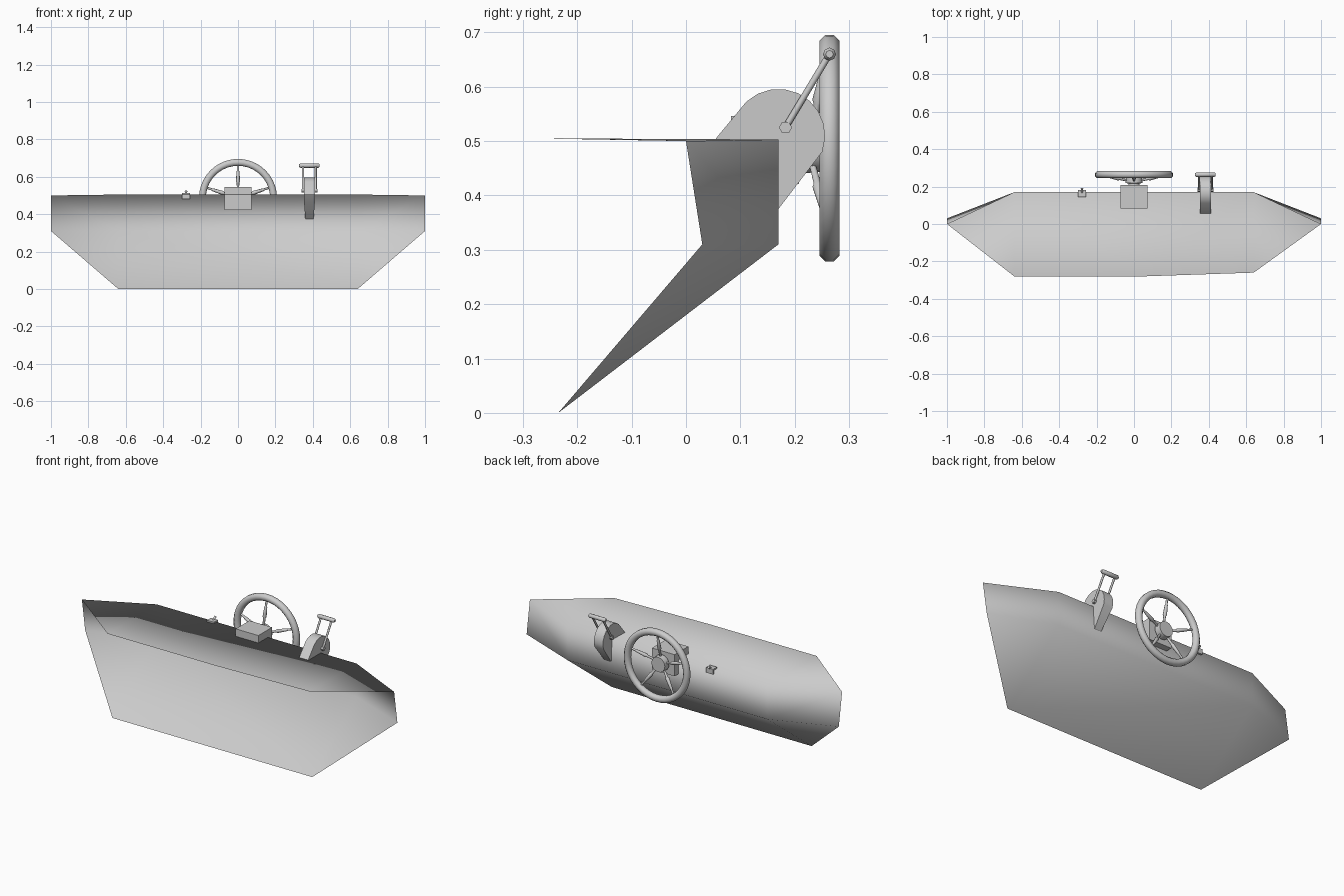
import bpy, bmesh, math
from mathutils import Vector

cube = bpy.data.objects.get("Cube")
if cube:
    bpy.data.objects.remove(cube)

grey = bpy.data.materials.new("plain grey")
grey.use_nodes = True
grey.diffuse_color = (0.6, 0.6, 0.6, 1)
grey.node_tree.nodes["Principled BSDF"].inputs["Base Color"].default_value = (0.6, 0.6, 0.6, 1)


def make(name, bm, smooth=None):
    """Turn a bmesh into an object; smooth is the sharp-edge angle in degrees."""
    bmesh.ops.recalc_face_normals(bm, faces=bm.faces)
    mesh = bpy.data.meshes.new(name)
    bm.to_mesh(mesh)
    bm.free()
    mesh.materials.append(grey)
    obj = bpy.data.objects.new(name, mesh)
    bpy.context.collection.objects.link(obj)
    if smooth:
        bpy.ops.object.select_all(action='DESELECT')
        obj.select_set(True)
        bpy.context.view_layer.objects.active = obj
        bpy.ops.object.shade_smooth_by_angle(angle=math.radians(smooth))
    return obj


def box(name, centre, size):
    bm = bmesh.new()
    bmesh.ops.create_cube(bm, size=1)
    bmesh.ops.scale(bm, vec=size, verts=bm.verts)
    bmesh.ops.translate(bm, vec=centre, verts=bm.verts)
    return make(name, bm)


def turned(name, a, b, profile, sides=10):
    """Lathe along a-b from (fraction, radius) pairs, with capped ends."""
    a, b = Vector(a), Vector(b)
    turn = (b - a).to_track_quat('Z', 'Y')
    bm = bmesh.new()
    rings = []
    for f, r in profile:
        rings.append([bm.verts.new(a.lerp(b, f) + turn @ Vector(
            (r * math.cos(math.tau * i / sides), r * math.sin(math.tau * i / sides), 0)))
            for i in range(sides)])
    for lo, hi in zip(rings, rings[1:]):
        for i in range(sides):
            j = (i + 1) % sides
            bm.faces.new((lo[i], lo[j], hi[j], hi[i]))
    bm.faces.new(rings[0])
    bm.faces.new(rings[-1])
    return make(name, bm, 50)


def torus(name, centre, major, minor, segments=40, sides=8):
    """Ring standing in the x-z plane."""
    bm = bmesh.new()
    rings = []
    for i in range(segments):
        a = math.tau * i / segments
        ring = []
        for j in range(sides):
            b = math.tau * (j + 0.5) / sides
            r = major + minor * math.cos(b)
            ring.append(bm.verts.new(Vector(centre) + Vector(
                (r * math.cos(a), minor * math.sin(b), r * math.sin(a)))))
        rings.append(ring)
    for i in range(segments):
        p, q = rings[i], rings[(i + 1) % segments]
        for j in range(sides):
            k = (j + 1) % sides
            bm.faces.new((p[j], p[k], q[k], q[j]))
    return make(name, bm, 60)


# Console shell: flat deck, upright back and undercut lower panel, open at the front
bm = bmesh.new()
V = lambda x, y, z: bm.verts.new((x, y, z))
deck_tip = [V(s, 0, 0.5) for s in (-1, 1)]
deck_back = [V(s * 0.64, 0.17, 0.503) for s in (-1, 1)]
deck_front = [V(-0.64, -0.28, 0.505), V(0.05, -0.28, 0.505), V(0.64, -0.26, 0.505)]
low_tip = [V(s, 0.03, 0.31) for s in (-1, 1)]
low_back = [V(s * 0.64, 0.17, 0.31) for s in (-1, 1)]
toe = [V(s * 0.64, -0.235, 0) for s in (-1, 1)]
bm.faces.new((deck_tip[0], deck_front[0], deck_back[0]))
bm.faces.new((deck_front[0], deck_front[1], deck_front[2], deck_back[1], deck_back[0]))
bm.faces.new((deck_front[2], deck_tip[1], deck_back[1]))
bm.faces.new((deck_back[0], deck_back[1], low_back[1], low_back[0]))
bm.faces.new((low_back[0], low_back[1], toe[1], toe[0]))
for i in (0, 1):
    bm.faces.new((deck_tip[i], deck_back[i], low_back[i], low_tip[i]))
    bm.faces.new((low_tip[i], low_back[i], toe[i]))
make("console_shell", bm, 180)

# Steering wheel with its gearbox, hub and five turned spokes
WHEEL = Vector((0, 0.264, 0.487))
torus("wheel_rim", WHEEL, 0.19, 0.02)
box("wheel_gearbox", (0, 0.145, 0.484), (0.145, 0.125, 0.125))
turned("wheel_hub", (0, 0.2, 0.487), (0, 0.255, 0.487),
       [(0, 0.03), (0.3, 0.03), (0.35, 0.046), (1, 0.043)], 16)
for n in range(5):
    a = math.radians(90 + 72 * n)
    d = Vector((math.cos(a), 0, math.sin(a)))
    turned("wheel_spoke", WHEEL + d * 0.035 - Vector((0, 0.032, 0)), WHEEL + d * 0.185,
           [(0, 0.006), (0.3, 0.007), (0.35, 0.011), (0.7, 0.008), (0.74, 0.006), (1, 0.006)], 8)

# Throttle housing: a rounded quadrant on top of a wedge tapering downwards
LEVER_X = 0.382
arc = [(0.17 + 0.086 * math.cos(math.radians(t)), 0.51 + 0.086 * math.sin(math.radians(t)))
       for t in range(-20, 136, 17)]
outline = [(0.055, 0.505), (0.085, 0.465), (0.17, 0.375)] + arc
bm = bmesh.new()
sides = []
for s in (-1, 1):
    sides.append([bm.verts.new((LEVER_X + s * (0.022 if z < 0.4 else 0.029), y, z))
                  for y, z in outline])
    bm.faces.new(sides[-1])
for i in range(len(outline)):
    j = (i + 1) % len(outline)
    bm.faces.new((sides[0][i], sides[0][j], sides[1][j], sides[1][i]))
make("throttle_housing", bm, 30)

# Throttle lever: pivots, twin arms and a cross grip
for s in (-1, 1):
    x = LEVER_X + s * 0.034
    turned("lever_pivot", (x - 0.008, 0.183, 0.525), (x + 0.008, 0.183, 0.525),
           [(0, 0.012), (1, 0.012)], 6)
    turned("lever_arm", (x, 0.183, 0.525), (x, 0.264, 0.66), [(0, 0.006), (1, 0.006)], 8)
turned("lever_grip", (LEVER_X - 0.055, 0.264, 0.66), (LEVER_X + 0.055, 0.264, 0.66),
       [(0, 0.007), (0.06, 0.012), (0.94, 0.012), (1, 0.007)], 8)

# Small switch on the deck edge
box("switch_base", (-0.278, 0.163, 0.497), (0.044, 0.036, 0.03))
turned("switch_stick", (-0.278, 0.165, 0.505), (-0.278, 0.19, 0.522), [(0, 0.005), (1, 0.007)], 8)
